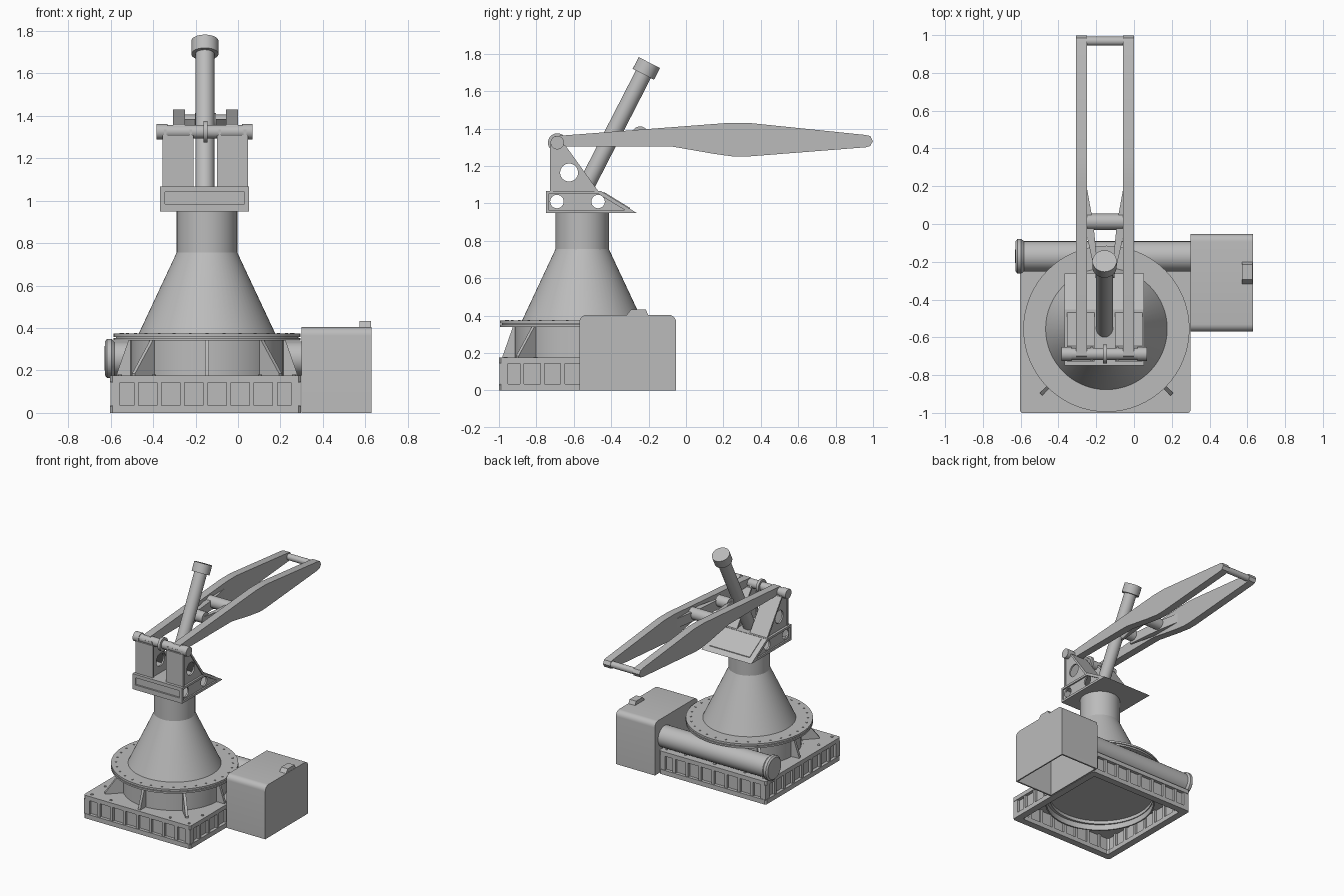
import bpy, bmesh, math
from mathutils import Matrix, Vector

if "Cube" in bpy.data.objects:
    bpy.data.objects.remove(bpy.data.objects["Cube"], do_unlink=True)

CX, CY = -0.153, -0.55
PX, PY = -0.146, -0.555
grey = bpy.data.materials.new("light grey metal")
grey.use_nodes = True
COLOUR = (0.5, 0.5, 0.5, 1)
grey.diffuse_color = COLOUR
grey.node_tree.nodes["Principled BSDF"].inputs["Base Color"].default_value = COLOUR
parts = []


def add(name, bm):
    bmesh.ops.remove_doubles(bm, verts=bm.verts, dist=1e-5)
    bmesh.ops.recalc_face_normals(bm, faces=bm.faces)
    mesh = bpy.data.meshes.new(name)
    bm.to_mesh(mesh)
    bm.free()
    mesh.materials.append(grey)
    obj = bpy.data.objects.new(name, mesh)
    bpy.context.collection.objects.link(obj)
    parts.append(obj)
    return obj


def circle(u, v, r, n=32):
    return [(u + r * math.cos(math.tau * i / n), v + r * math.sin(math.tau * i / n)) for i in range(n)]


def square(h, c=0.012):
    """Centred square with small chamfered corners."""
    k = h - c
    return [(-k, -h), (k, -h), (h, -k), (h, k), (k, h), (-k, h), (-h, k), (-h, -k)]


def prism(name, outer, a, b, axis="x", holes=()):
    """Extrude an outline with holes: (y, z) along x, or (x, y) along z."""
    curve = bpy.data.curves.new(name, "CURVE")
    curve.dimensions, curve.fill_mode, curve.extrude = "2D", "BOTH", (b - a) / 2
    for loop in (outer, *holes):
        spline = curve.splines.new("POLY")
        spline.points.add(len(loop) - 1)
        for point, (u, v) in zip(spline.points, loop):
            point.co = (u, v, 0, 1)
        spline.use_cyclic_u = True
    temp = bpy.data.objects.new(name, curve)
    bpy.context.collection.objects.link(temp)
    graph = bpy.context.evaluated_depsgraph_get()
    mesh = bpy.data.meshes.new_from_object(temp.evaluated_get(graph), depsgraph=graph)
    bpy.data.objects.remove(temp)
    mesh.transform(Matrix.Translation((0, 0, (a + b) / 2)))
    if axis == "x":
        mesh.transform(Matrix(((0, 0, 1, 0), (1, 0, 0, 0), (0, 1, 0, 0), (0, 0, 0, 1))))
    bm = bmesh.new()
    bm.from_mesh(mesh)
    bpy.data.meshes.remove(mesh)
    return add(name, bm)


def box(name, x, y, z):
    return prism(name, [(y[0], z[0]), (y[1], z[0]), (y[1], z[1]), (y[0], z[1])], *x)


def lathe(name, profile, matrix, n=64):
    bm = bmesh.new()
    verts = [bm.verts.new((r, 0, z)) for r, z in profile]
    edges = [bm.edges.new(pair) for pair in zip(verts, verts[1:])]
    bmesh.ops.spin(bm, geom=verts + edges, cent=(0, 0, 0), axis=(0, 0, 1),
                   angle=math.tau, steps=n, use_duplicate=False)
    bm.transform(matrix)
    return add(name, bm)


def rod(name, p, q, r, n=32):
    p, q = Vector(p), Vector(q)
    turn = (q - p).to_track_quat("Z", "Y").to_matrix().to_4x4()
    length = (q - p).length
    return lathe(name, [(0, 0), (r, 0), (r, length), (0, length)], Matrix.Translation(p) @ turn, n)


def bolts(name, spots, z, r):
    bm = bmesh.new()
    for x, y in spots:
        bmesh.ops.create_cone(bm, cap_ends=True, segments=8, radius1=r, radius2=r, depth=0.012,
                              matrix=Matrix.Translation((PX + x, PY + y, z)))
    add(name, bm)


# Square base frame: two plates, a web between them and ribs on both sides
for name, half, z0, z1, hole in (("base_bottom_ring", 0.451, 0, 0.035, square(0.398)),
                                 ("base_web", 0.427, 0.03, 0.15, square(0.417)),
                                 ("base_top_plate", 0.451, 0.143, 0.175, circle(0, 0, 0.37, 64))):
    prism(name, square(half), z0, z1, "z", [hole]).location = (CX, CY, 0)
for side in range(4):
    for i in range(9):
        x = (i - 4) * 0.109
        rib = box("base_rib", (x - 0.011, x + 0.011), (-0.446, -0.402), (0.03, 0.148))
        rib.location = (CX, CY, 0)
        rib.rotation_euler.z = side * math.pi / 2

# Pedestal: bottom rim, drum, double flange, cone and neck
lathe("pedestal", [(0, 0.168), (0.383, 0.168), (0.383, 0.1), (0.393, 0.1), (0.393, 0.172), (0.36, 0.172),
                   (0.36, 0.34), (0.44, 0.34), (0.44, 0.353), (0.43, 0.353), (0.43, 0.358), (0.44, 0.358),
                   (0.44, 0.373), (0.322, 0.373), (0.143, 0.755), (0.143, 0.95), (0, 0.95)],
      Matrix.Translation((PX, PY, 0)))
for i in range(8):
    reach = 0.49 if i % 2 else 0.425
    gusset = prism("gusset", [(0.355, 0.173), (reach, 0.173), (reach, 0.185), (0.37, 0.342), (0.355, 0.342)],
                   -0.01, 0.01)
    gusset.location = (PX, PY, 0)
    gusset.rotation_euler.z = i * math.pi / 4
bolts("flange_bolts", circle(0, 0, 0.405, 32), 0.371, 0.007)
bolts("plate_bolts", [(sx * u, sy * v) for sx in (-1, 1) for sy in (-1, 1)
                      for u, v in ((0.41, 0.41), (0.41, 0.25), (0.25, 0.41))], 0.174, 0.01)

# Horizontal pipe with a stepped end cap
lathe("side_pipe", [(0, -0.025), (0.08, -0.022), (0.092, -0.012), (0.092, 0.008), (0.08, 0.022),
                    (0.08, 0.91), (0, 0.91)],
      Matrix.Translation((-0.605, -0.171, 0.257)) @ Matrix.Rotation(math.pi / 2, 4, "Y"), 48)


# Cabinet: open-bottomed shell with rounded top edges
def arch(inset):
    y0, y1, top, r = -0.57 + inset, -0.053 - inset, 0.404 - inset, 0.04 - inset
    arc = [i * math.pi / 12 for i in range(7)]
    right = [(y1 - r + r * math.cos(a), top - r + r * math.sin(a)) for a in arc]
    left = [(y0 + r - r * math.cos(a), top - r + r * math.sin(a)) for a in reversed(arc)]
    return [(y1, 0)] + right + left + [(y0, 0)]


prism("cabinet_shell", arch(0) + arch(0.012)[::-1], 0.3, 0.629)
prism("cabinet_inner_wall", arch(0.005), 0.3, 0.31)
prism("cabinet_outer_wall", arch(0.005), 0.619, 0.629)
prism("cabinet_knob", [(-0.32, 0.4), (-0.2, 0.4), (-0.215, 0.432), (-0.295, 0.432)], 0.572, 0.627)

# Turret platform: inset pierced cheeks inside a frame of plates
HX = CX - 0.004
for s in (-1, 1):
    x = HX + s * 0.193
    prism("platform_cheek", [(-0.745, 0.95), (-0.275, 0.95), (-0.455, 1.062), (-0.745, 1.062)],
          x - 0.006, x + 0.006, holes=[circle(y, 1.01, 0.036) for y in (-0.69, -0.47)])
wide = (HX - 0.21, HX + 0.21)
box("platform_bottom", wide, (-0.746, -0.29), (0.948, 0.965))
box("platform_top", wide, (-0.746, -0.452), (1.05, 1.066))
prism("platform_slope", [(-0.455, 1.066), (-0.262, 0.948), (-0.3, 0.948), (-0.468, 1.05)], *wide)
prism("platform_slope_panel", [(-0.44, 1.062), (-0.3, 0.9765), (-0.3, 0.96), (-0.44, 1.046)],
      HX - 0.17, HX + 0.17)
box("platform_front_lower_lip", wide, (-0.748, -0.735), (0.948, 0.985))
box("platform_front_upper_lip", wide, (-0.748, -0.735), (1.04, 1.066))
for s in (-1, 1):
    x = HX + s * 0.2
    box("platform_front_side_lip", (x - 0.01, x + 0.01), (-0.748, -0.735), (0.948, 1.066))
box("platform_front_panel", (HX - 0.19, HX + 0.19), (-0.735, -0.727), (0.96, 1.055))

# Twin hollow uprights carrying the axle
for s in (-1, 1):
    mid = CX - 0.002 + s * 0.128
    for t in (-1, 1):
        x = mid + t * 0.06
        prism("upright_cheek", [(-0.724, 1.06), (-0.47, 1.06), (-0.65, 1.31), (-0.66, 1.335), (-0.724, 1.335)],
              x - 0.006, x + 0.006, holes=[circle(-0.625, 1.165, 0.048)])
    span = (mid - 0.073, mid + 0.073)
    box("upright_front", span, (-0.727, -0.712), (1.06, 1.31))
    prism("upright_brace", [(-0.465, 1.06), (-0.645, 1.31), (-0.66, 1.31), (-0.485, 1.06)], *span)
AXLE = (-0.688, 1.325)
rod("axle", (-0.375, *AXLE), (0.06, *AXLE), 0.032)
for s in (-1, 1):
    rod("axle_cap", (HX + s * 0.175, *AXLE), (HX + s * 0.226, *AXLE), 0.036)
rod("axle_collar", (CX - 0.01, *AXLE), (CX + 0.01, *AXLE), 0.05)

# Boom: two tapered arms joined by cross tubes
ARM = [(-0.7, 1.36), (-0.72, 1.333), (-0.7, 1.305), (-0.08, 1.305), (0.15, 1.265), (0.26, 1.25), (0.32, 1.25),
       (0.96, 1.3), (0.985, 1.307), (0.999, 1.333), (0.985, 1.36), (0.96, 1.366), (0.34, 1.43), (0.22, 1.43)]
for s in (-1, 1):
    x = CX + s * 0.125
    prism("boom_arm", ARM, x - 0.029, x + 0.029)
    yoke = [(CX + s * u, y) for u, y in ((0.098, 0.2), (0.062, 0), (0.035, -0.27), (0.05, -0.27), (0.1, -0.05))]
    prism("boom_yoke_plate", yoke, 1.312, 1.385, "z")
rod("boom_tip_tube", (CX - 0.13, 0.968, 1.333), (CX + 0.13, 0.968, 1.333), 0.024)
rod("boom_middle_tube", (CX - 0.11, 0.012, 1.362), (CX + 0.11, 0.012, 1.362), 0.043)
rod("yoke_pin", (CX - 0.05, -0.245, 1.37), (CX + 0.05, -0.245, 1.37), 0.042)

# Inclined lifting ram with a capped top
foot, top = Vector((CX - 0.003, -0.585, 0.995)), Vector((CX - 0.003, -0.196, 1.753))
rod("ram", foot, top, 0.045)
rod("ram_cap", top - (top - foot).normalized() * 0.07, top, 0.064)

# Smooth round surfaces while keeping hard edges
bpy.ops.object.select_all(action="DESELECT")
for obj in parts:
    obj.select_set(True)
bpy.context.view_layer.objects.active = parts[0]
bpy.ops.object.shade_smooth_by_angle(angle=math.radians(25))
